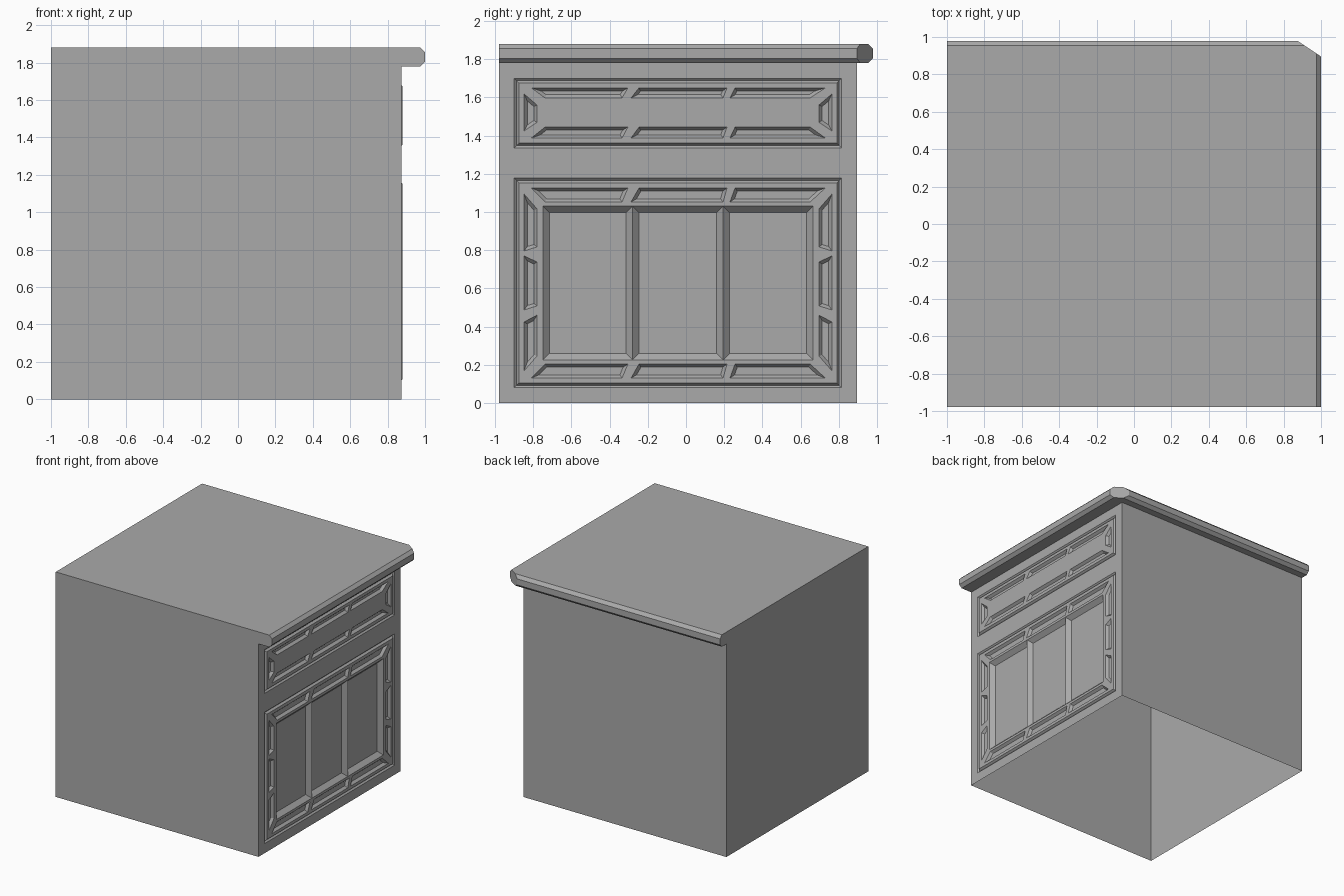
import bpy, bmesh
from mathutils import Vector

cube = bpy.data.objects.get("Cube")
if cube:
    bpy.data.objects.remove(cube)

grey = bpy.data.materials.new("plain grey")
grey.use_nodes = True
grey.diffuse_color = (0.4, 0.4, 0.4, 1)
bsdf = grey.node_tree.nodes["Principled BSDF"]
bsdf.inputs["Base Color"].default_value = grey.diffuse_color
bsdf.inputs["Roughness"].default_value = 0.8

FACE, BACK, NEAR, FAR = 0.875, -1.0, -0.979, 0.895
LEDGE, TOP, EDGE, BEVEL = 1.78, 1.88, 0.979, 0.025


def finish(bm, name):
    mesh = bpy.data.meshes.new(name)
    bm.to_mesh(mesh)
    bm.free()
    mesh.materials.append(grey)
    obj = bpy.data.objects.new(name, mesh)
    bpy.context.collection.objects.link(obj)


def ccw(pts):
    area = sum(a[0] * b[1] - b[0] * a[1] for a, b in zip(pts, pts[1:] + pts[:1]))
    return pts if area > 0 else pts[::-1]


def rect(y0, y1, z0, z1):
    return [(y0, z0), (y1, z0), (y1, z1), (y0, z1)]


def inset(pts, d):
    """Move every side of a counter-clockwise outline inwards by d."""
    out = []
    for i, p in enumerate(pts):
        p, a, b = Vector(p), Vector(pts[i - 1]), Vector(pts[(i + 1) % len(pts)])
        e, f = (p - a).normalized(), (b - p).normalized()
        m, n = Vector((-e.y, e.x)), Vector((-f.y, f.x))
        out.append(tuple(p + (m + n) * d / (1 + m.dot(n))))
    return out


def loop(bm, pts, x):
    return [bm.verts.new((x, y, z)) for y, z in pts]


def bridge(bm, low, high, skip=()):
    n = len(low)
    for i in range(n):
        j = (i + 1) % n
        if i not in skip:
            bm.faces.new((low[i], low[j], high[j], high[i]))


def fill(bm, loops):
    """Fill a flat +x region bounded by an outline and its holes."""
    edges = []
    for ring in loops:
        for a, b in zip(ring, ring[1:] + ring[:1]):
            edges.append(bm.edges.get((a, b)) or bm.edges.new((a, b)))
    made = bmesh.ops.triangle_fill(bm, use_beauty=True, edges=edges, normal=(1, 0, 0))
    for f in made["geom"]:
        if isinstance(f, bmesh.types.BMFace):
            f.normal_update()
            if f.normal.x < 0:
                f.normal_flip()


def recess(bm, ring, pts, x, d, depth):
    floor = loop(bm, inset(pts, d), x - depth)
    bridge(bm, ring, floor)
    bm.faces.new(floor)


def row(z_low, z_high, outer_is_top):
    """Three slots in a rail, mitred at the ends, with slanted gaps."""
    wide, narrow = (-0.81, 0.73), (-0.738, 0.65)
    lo, hi = (narrow, wide) if outer_is_top else (wide, narrow)
    low = [lo[0], -0.335, -0.288, 0.194, 0.23, lo[1]]
    high = [hi[0], -0.304, -0.246, 0.215, 0.257, hi[1]]
    return [[(low[i], z_low), (low[i + 1], z_low), (high[i + 1], z_high), (high[i], z_high)]
            for i in (0, 2, 4)]


def stile(spans):
    """Slots in both uprights; a span is outer and inner bottom, inner and outer top."""
    out = []
    for ob, ib, it, ot in spans:
        left = [(-0.848, ob), (-0.78, ib), (-0.78, it), (-0.848, ot)]
        out += [left, [(-0.084 - y, z) for y, z in left]]
    return out


def front(name, outline, slots, panes=()):
    """Grooved front with a slightly proud frame, slots and optional panes."""
    bm = bmesh.new()
    proud = FACE + 0.004
    outer = loop(bm, outline, FACE)
    groove = loop(bm, inset(outline, 0.0125), FACE - 0.012)
    frame = loop(bm, inset(outline, 0.025), proud)
    bridge(bm, outer, groove)
    bridge(bm, groove, frame)
    holes = []
    for pts in map(ccw, slots):
        ring = loop(bm, pts, proud)
        holes.append(ring)
        recess(bm, ring, pts, proud, 0.017, 0.02)
    if panes:
        # Neighbouring panes share a ridge that reaches the frame
        ys, z0, z1 = panes
        low = loop(bm, [(y, z0) for y in ys], proud)
        high = loop(bm, [(y, z1) for y in ys], proud)
        for i in range(len(ys) - 1):
            ring = [low[i], low[i + 1], high[i + 1], high[i]]
            recess(bm, ring, rect(ys[i], ys[i + 1], z0, z1), proud, 0.034, 0.034)
        holes.append(low + high[::-1])
    fill(bm, [frame] + holes)
    finish(bm, name)


drawer = rect(-0.9, 0.815, 1.335, 1.70)
door = rect(-0.9, 0.815, 0.08, 1.178)

# Cabinet body: open underneath, with openings for the two fronts
bm = bmesh.new()
plan = [(BACK, NEAR), (FACE, NEAR), (FACE, FAR), (BACK, FAR)]
low = [bm.verts.new((x, y, 0)) for x, y in plan]
high = [bm.verts.new((x, y, LEDGE)) for x, y in plan]
bridge(bm, low, high, skip=(1,))
fill(bm, [[low[1], low[2], high[2], high[1]], loop(bm, drawer, FACE), loop(bm, door, FACE)])
finish(bm, "cabinet_body")

# Countertop: bevelled on two sides, with a clipped corner
bm = bmesh.new()
wide = [(BACK, NEAR), (1, NEAR), (1, FAR), (FACE, EDGE), (BACK, EDGE)]
slim = [(BACK, NEAR), (1 - BEVEL, NEAR), (1 - BEVEL, 0.912), (0.912, EDGE - BEVEL),
        (BACK, EDGE - BEVEL)]
levels = [(slim, LEDGE), (wide, LEDGE + BEVEL), (wide, TOP - BEVEL), (slim, TOP)]
rings = [[bm.verts.new((x, y, z)) for x, y in pts] for pts, z in levels]
for a, b in zip(rings, rings[1:]):
    bridge(bm, a, b)
bm.faces.new(rings[-1])
# Underside of the overhang only
near, corner, far = [bm.verts.new((x, y, LEDGE)) for x, y in plan[1:]]
base = rings[0]
bm.faces.new([near, corner, base[2], base[1]])
bm.faces.new([corner, base[3], base[2]])
bm.faces.new([corner, far, base[4], base[3]])
finish(bm, "countertop")

# Drawer and door fronts
front("drawer_front", drawer,
      row(1.597, 1.65, True) + row(1.387, 1.445, False)
      + stile([(1.424, 1.47, 1.56, 1.618)]))
front("door_front", door,
      row(1.052, 1.126, True) + row(0.13, 0.204, False)
      + stile([(0.168, 0.246, 0.46, 0.424), (0.487, 0.508, 0.738, 0.77),
               (0.796, 0.817, 1.016, 1.094)]),
      ([-0.75, -0.28, 0.194, 0.665], 0.225, 1.03))
